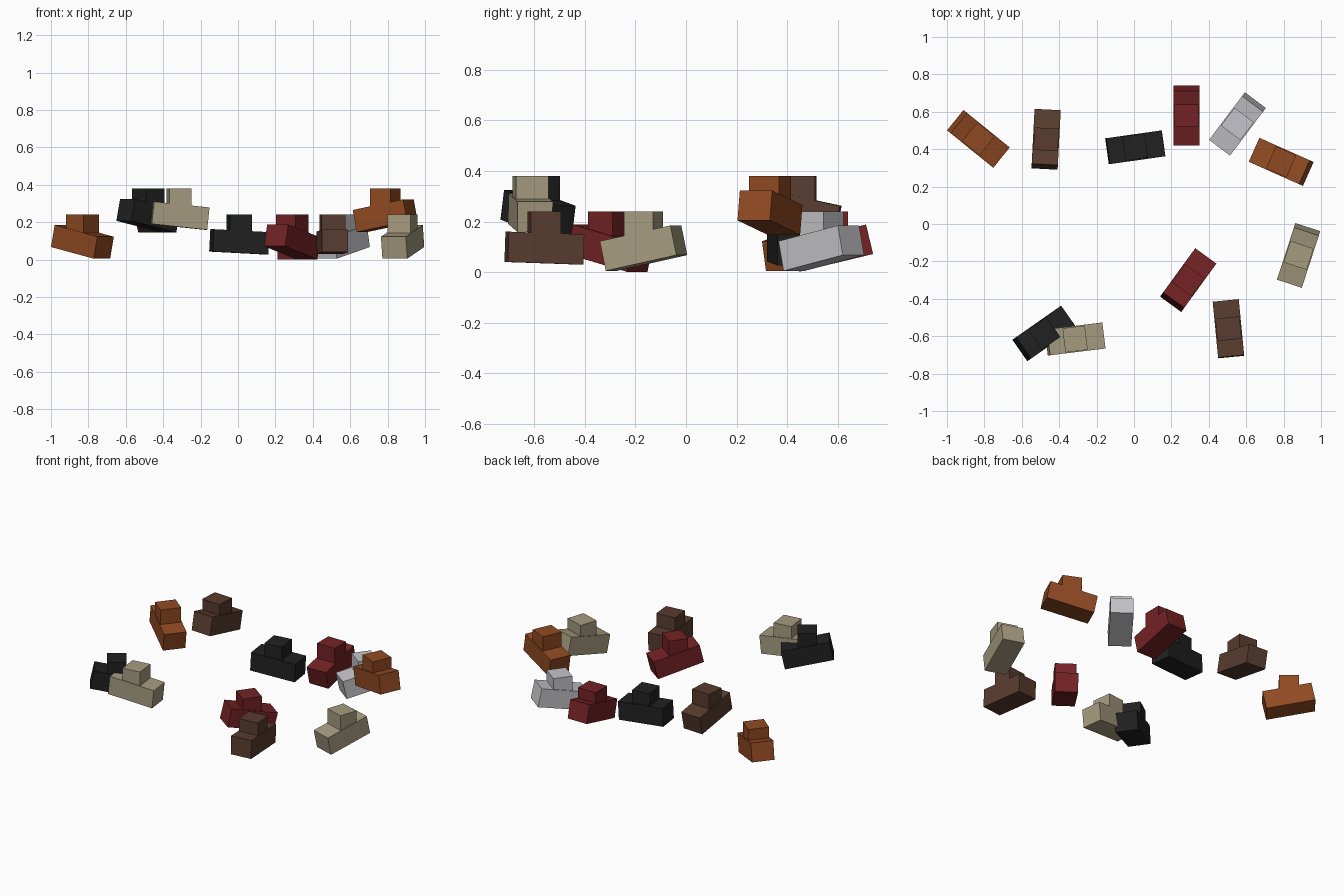
import bpy
from math import radians
from mathutils import Matrix

if "Cube" in bpy.data.objects:
    bpy.data.objects.remove(bpy.data.objects["Cube"])

COLOURS = {
    "orange": (0.28, 0.068, 0.016),
    "brown": (0.10, 0.046, 0.029),
    "black": (0.015, 0.015, 0.016),
    "dark_red": (0.175, 0.016, 0.018),
    "silver": (0.56, 0.56, 0.59),
    "cream": (0.38, 0.33, 0.215),
}
MATS = {}
for cname, rgb in COLOURS.items():
    MATS[cname] = bpy.data.materials.new(cname)
    MATS[cname].diffuse_color = (*rgb, 1)


def box(name, size, matrix, colour):
    bpy.ops.mesh.primitive_cube_add(size=1)
    ob = bpy.context.object
    ob.name = name
    ob.data.transform(matrix @ Matrix.Diagonal((*size, 1)))
    ob.data.materials.append(MATS[colour])
    return ob


def car(i, colour, x, y, yaw, pitch, lift):
    """A tilted body block with an upright cabin; yaw points at the raised end."""
    turn = Matrix.Rotation(radians(yaw), 4, "Z")
    tilt = Matrix.Rotation(radians(-pitch), 4, "Y")
    place = Matrix.Translation((x, y, lift)) @ turn
    box(f"car_{i}_body", (0.30, 0.14, 0.12),
        place @ Matrix.Translation((0, 0, 0.095)) @ tilt, colour)
    box(f"car_{i}_cabin", (0.12, 0.13, 0.10),
        place @ Matrix.Translation((0, 0, 0.19)), colour)


# Scattered cars: colour, x, y, yaw, pitch, lift (upper layer is raised)
UP = 0.14
CARS = [
    ("orange", -0.832, 0.455, 141, 12, 0),
    ("brown", -0.47, 0.453, -93, 12, UP),
    ("black", 0.007, 0.41, 188, 3, 0),
    ("dark_red", 0.28, 0.58, 90, 13.5, 0),
    ("silver", 0.553, 0.535, 53, 12, 0),
    ("orange", 0.787, 0.332, -24, 11, UP),
    ("cream", 0.88, -0.168, 72, 12, 0),
    ("dark_red", 0.29, -0.30, 234, 13.5, 0),
    ("brown", 0.505, -0.56, -84.5, 2, 0),
    ("black", -0.48, -0.585, 215, 12, UP),
    ("cream", -0.315, -0.615, 187, 6, UP),
]
for n, spec in enumerate(CARS, 1):
    car(n, *spec)

for m in bpy.data.materials:
    if m.users and not m.is_grease_pencil:
        m.use_nodes = True
        m.node_tree.nodes["Principled BSDF"].inputs["Base Color"].default_value = m.diffuse_color
